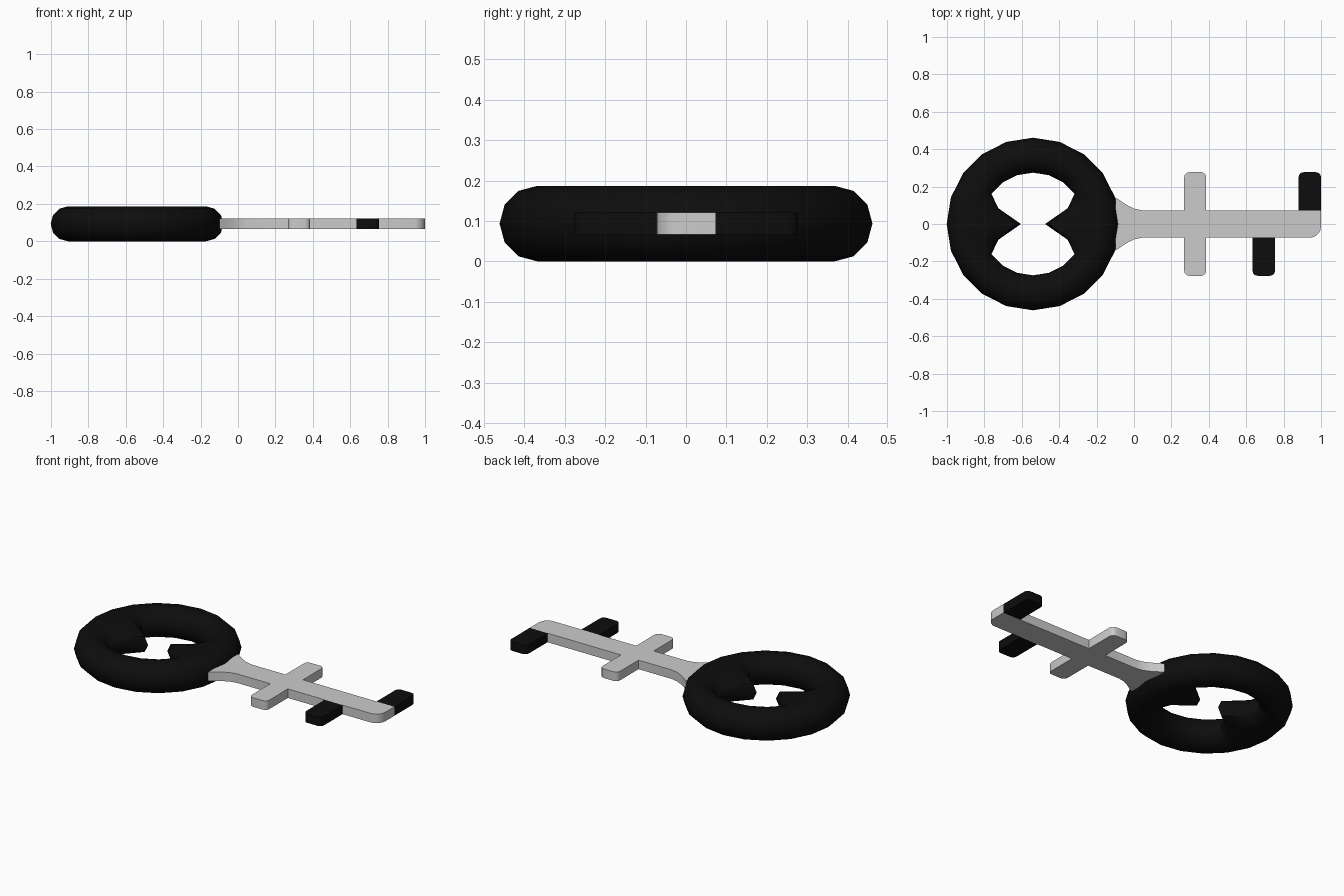
import bpy, bmesh
from math import sin, cos, pi

if "Cube" in bpy.data.objects:
    bpy.data.objects.remove(bpy.data.objects["Cube"])

Z0, Z1 = 0.066, 0.121      # blade thickness range
HALF = 0.073               # blade half width
TIP = 0.277                # reach of the teeth

black = bpy.data.materials.new("black")
black.diffuse_color = (0.004, 0.004, 0.004, 1)
black.use_nodes = True
black.node_tree.nodes["Principled BSDF"].inputs["Base Color"].default_value = black.diffuse_color


def finish(name, bm, mat=None, angle=35):
    bmesh.ops.recalc_face_normals(bm, faces=bm.faces[:])
    me = bpy.data.meshes.new(name)
    bm.to_mesh(me)
    bm.free()
    ob = bpy.data.objects.new(name, me)
    bpy.context.collection.objects.link(ob)
    if mat:
        me.materials.append(mat)
    bpy.ops.object.select_all(action='DESELECT')
    ob.select_set(True)
    bpy.context.view_layer.objects.active = ob
    bpy.ops.object.shade_smooth_by_angle(angle=angle * pi / 180)
    return ob


def extrude_outline(name, pts, mat=None):
    bm = bmesh.new()
    face = bm.faces.new([bm.verts.new((x, y, Z0)) for x, y in pts])
    res = bmesh.ops.extrude_face_region(bm, geom=[face])
    up = [v for v in res["geom"] if isinstance(v, bmesh.types.BMVert)]
    bmesh.ops.translate(bm, verts=up, vec=(0, 0, Z1 - Z0))
    return finish(name, bm, mat)


def arc(cx, cy, r, a0, a1, n=4):
    return [(cx + r * cos(a0 + (a1 - a0) * i / n), cy + r * sin(a0 + (a1 - a0) * i / n))
            for i in range(n + 1)]


def tooth(x0, x1, side, r=0.027):
    # Outline in x order, starting and ending on the blade edge
    pts = [(x0, HALF)] + arc(x0 + r, TIP - r, r, pi, pi / 2, 3)
    pts += arc(x1 - r, TIP - r, r, pi / 2, 0, 3) + [(x1, HALF)]
    return [(x, side * y) for x, y in pts]


# Handle ring: torus whose inner wall is pulled into two opposing points
CX, R, r, NU, NV = -0.54, 0.368, 0.0935, 20, 12
pull = {0: 0.21, 1: 0.075}
wall = {6: 1.0, 5: 0.95, 7: 0.95, 4: 0.4, 8: 0.4}
bm = bmesh.new()
rings = []
for i in range(NU):
    a = 2 * pi * i / NU
    j = i % (NU // 2)
    j = min(j, NU // 2 - j)
    ring = []
    for k in range(NV):
        b = 2 * pi * k / NV
        d = R + r * cos(b)
        x, y = d * cos(a), d * sin(a)
        x -= (1 if cos(a) > 0 else -1) * pull.get(j, 0) * wall.get(k, 0)
        ring.append(bm.verts.new((CX + x, y, r + r * sin(b))))
    rings.append(ring)
for i in range(NU):
    p, q = rings[i], rings[(i + 1) % NU]
    for k in range(NV):
        m = (k + 1) % NV
        bm.faces.new((p[k], q[k], q[m], p[m]))
finish("handle_ring", bm, black, 50)

# Blade: flared neck, shaft and the grey cross teeth in one outline
neck = [(-0.1, 0.143), (-0.065, 0.119), (-0.03, 0.097), (0.005, 0.081), (0.045, HALF)]
lower = [(x, -y) for x, y in neck] + tooth(0.268, 0.386, -1)
lower += arc(0.94, -HALF + 0.06, 0.06, -pi / 2, 0, 5)
upper = neck + tooth(0.268, 0.386, 1) + [(1.0, HALF)]
extrude_outline("blade", lower + upper[::-1])

# Black teeth
extrude_outline("end_tooth", tooth(0.88, 1.0, 1), black)
extrude_outline("lower_tooth", tooth(0.634, 0.754, -1), black)
